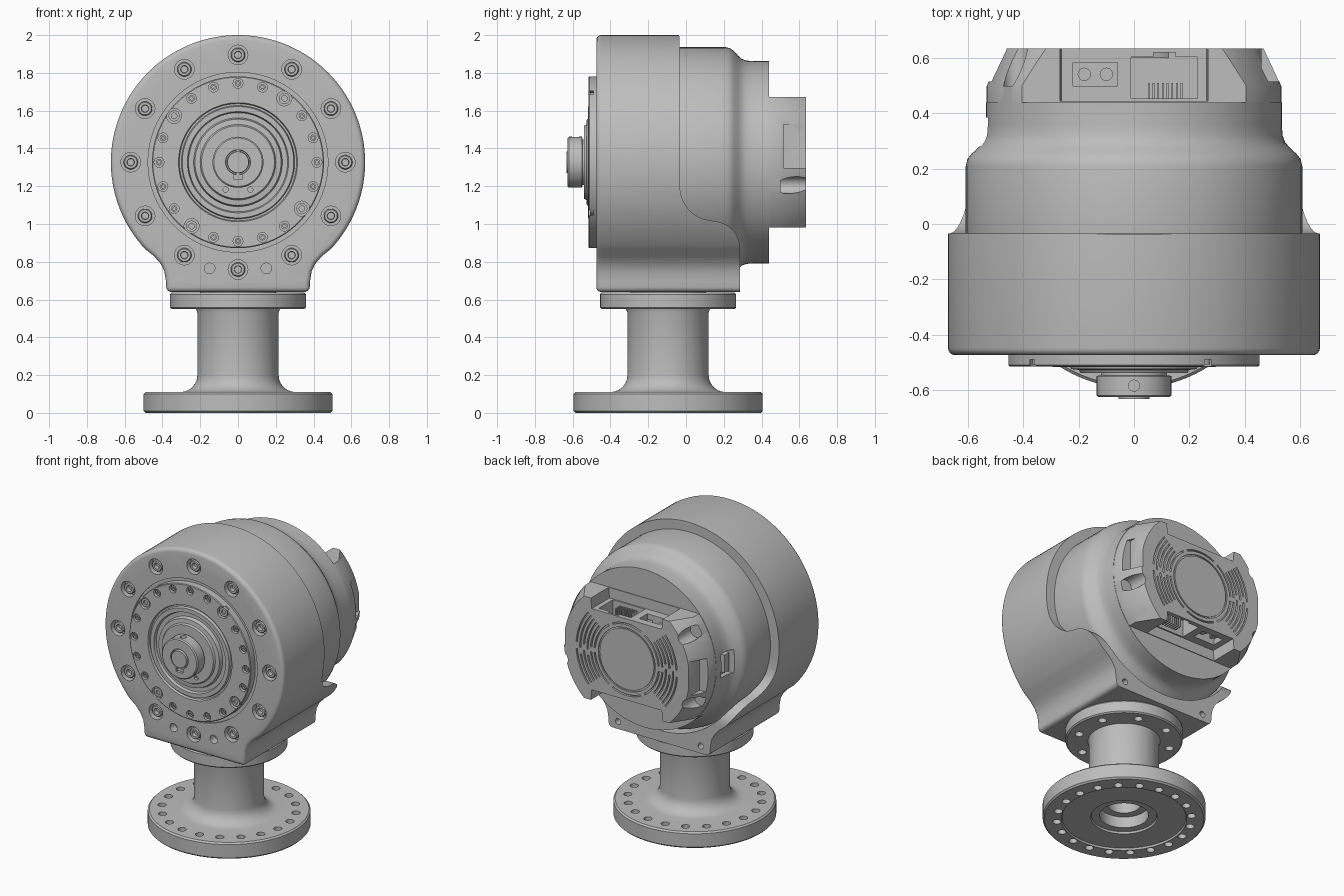
import bpy, bmesh
from math import sin, cos, pi, radians
from mathutils import Vector

old = bpy.data.objects.get("Cube")
if old:
    bpy.data.objects.remove(old, do_unlink=True)

AXIS_Z = 1.327     # height of the motor axis
POST_Y = -0.095    # pedestal centre

GREY = bpy.data.materials.new("machined grey")
GREY.use_nodes = True
GREY.diffuse_color = (0.51, 0.51, 0.51, 1)
GREY.node_tree.nodes["Principled BSDF"].inputs["Base Color"].default_value = (0.51, 0.51, 0.51, 1)
parts = []


def make(name, bm, keep=True):
    bmesh.ops.recalc_face_normals(bm, faces=bm.faces)
    me = bpy.data.meshes.new(name)
    bm.to_mesh(me)
    bm.free()
    me.materials.append(GREY)
    ob = bpy.data.objects.new(name, me)
    bpy.context.collection.objects.link(ob)
    if keep:
        parts.append(ob)
    return ob


def lathe(name, profile, axis="Y", at=(0, 0, AXIS_Z), segs=96, keep=True):
    """Closed revolve of (radius, height) points."""
    pts = [(0, profile[0][1])] + list(profile) + [(0, profile[-1][1])]
    d = Vector((0, 1, 0)) if axis == "Y" else Vector((0, 0, 1))
    bm = bmesh.new()
    vs = [bm.verts.new(Vector((1, 0, 0)) * r + d * h) for r, h in pts]
    es = [bm.edges.new(p) for p in zip(vs, vs[1:])]
    bmesh.ops.spin(bm, geom=vs + es, axis=d, cent=(0, 0, 0), angle=2 * pi, steps=segs, use_merge=True)
    bmesh.ops.remove_doubles(bm, verts=bm.verts, dist=1e-5)
    bmesh.ops.translate(bm, verts=bm.verts, vec=at)
    return make(name, bm, keep)


def drill(r, a, b, axis="Y", at=(0, 0, 0), segs=20):
    return lathe("cutter", [(r, a), (r, b)], axis, at, segs, False)


def prism(name, outline, a, b, axis="Y", keep=True):
    bm = bmesh.new()
    put = (lambda u, v: (u, a, v)) if axis == "Y" else (lambda u, v: (a, u, v))
    f = bm.faces.new([bm.verts.new(put(u, v)) for u, v in outline])
    ext = bmesh.ops.extrude_face_region(bm, geom=[f])["geom"]
    step = (0, b - a, 0) if axis == "Y" else (b - a, 0, 0)
    bmesh.ops.translate(bm, verts=[e for e in ext if isinstance(e, bmesh.types.BMVert)], vec=step)
    return make(name, bm, keep)


def box(name, x0, x1, y0, y1, z0, z1, keep=False):
    return prism(name, [(x0, z0), (x1, z0), (x1, z1), (x0, z1)], y0, y1, keep=keep)


def bake(ob):
    dg = bpy.context.evaluated_depsgraph_get()
    dg.update()
    me = bpy.data.meshes.new_from_object(ob.evaluated_get(dg))
    ob.modifiers.clear()
    ob.data = me


def cut(ob, cutters, op="DIFFERENCE"):
    bm = bmesh.new()
    for c in cutters:
        bm.from_mesh(c.data)
        bpy.data.objects.remove(c, do_unlink=True)
    tool = make("cutter", bm, False)
    tool.hide_render = True
    mod = ob.modifiers.new("cut", "BOOLEAN")
    mod.operation, mod.solver, mod.object = op, "EXACT", tool
    bake(ob)
    bpy.data.objects.remove(tool, do_unlink=True)


def ring(n, r, start=0):
    """Points evenly spaced round a circle."""
    return [(r * cos(radians(start) + 2 * pi * i / n), r * sin(radians(start) + 2 * pi * i / n)) for i in range(n)]


# Housing: round head with a flared foot, rounded rim, trimmed by a side profile
R = 0.673
half = [(R * sin(t), AXIS_Z + R * cos(t)) for t in [i * radians(133) / 52 for i in range(53)]]
half += [(0.445, 0.83), (0.41, 0.79), (0.39, 0.75), (0.382, 0.70), (0.378, 0.64)]
outline = half + [(-x, z) for x, z in reversed(half[1:])]
housing = prism("housing", outline, -0.475, 0.5)
bev = housing.modifiers.new("round", "BEVEL")
bev.width, bev.segments, bev.limit_method, bev.angle_limit = 0.026, 4, "ANGLE", radians(50)
bev.use_clamp_overlap = False
bake(housing)
sweep = [(-0.045, 2.2), (-0.035, 1.98), (-0.035, 1.24)]
sweep += [(0.14 - 0.172 * cos(t), 1.2 - 0.18 * sin(t)) for t in [radians(a) for a in range(0, 81, 8)]]
sweep += [(0.14 + 0.145 * sin(t), 0.875 + 0.14 * cos(t)) for t in [radians(a) for a in range(8, 91, 8)]]
side = [(-0.6, 0.5), (-0.6, 2.2)] + sweep + [(0.285, 0.86), (0.285, 0.5)]
cut(housing, [prism("cutter", side, -1, 1, "X", False)], "INTERSECT")
cut(housing, [drill(0.613, -0.03, 0.5, at=(0, 0, AXIS_Z), segs=96)])
holes = [drill(0.052, -0.6, -0.43, at=(x, 0, AXIS_Z + z)) for x, z in ring(12, 0.568)]
holes += [drill(0.028, -0.6, -0.42, at=(s * 0.15, 0, 0.765)) for s in (-1, 1)]
holes += [drill(0.02, 0.2, 0.4, at=(s * 0.31, 0, 0.69)) for s in (-1, 1)]
cut(housing, holes)
cut(housing, [lathe("cutter", [(0.476, -0.6), (0.476, -0.465)], keep=False)])

# Socket screws round the head
for i, (x, z) in enumerate(ring(12, 0.568)):
    lathe(f"housing_screw_{i + 1}", [(0.038, -0.42), (0.038, -0.459), (0.033, -0.465), (0.02, -0.465), (0.018, -0.44)],
          at=(x, 0, AXIS_Z + z), segs=18)

# Output flange with its bolt circle
flange = lathe("output_flange", [
    (0.455, -0.44), (0.455, -0.511), (0.45, -0.515), (0.315, -0.515), (0.31, -0.5), (0.3, -0.5), (0.295, -0.518),
    (0.268, -0.518), (0.262, -0.5), (0.235, -0.5), (0.228, -0.525), (0.2, -0.528), (0.193, -0.54), (0.1, -0.54)])
bolts = ring(20, 0.418)
big = [3, 8, 13, 18]
cut(flange, [drill(0.04 if i in big else 0.026, -0.6, -0.49, at=(x, 0, AXIS_Z + z), segs=16)
             for i, (x, z) in enumerate(bolts)])
cut(flange, [drill(0.014, -0.6, -0.52, at=(s * 0.065, 0, AXIS_Z - 0.145), segs=12) for s in (-1, 1)])
for i, (x, z) in enumerate(bolts):
    r = 0.03 if i in big else 0.017
    lathe(f"flange_bolt_{i + 1}", [(r, -0.48), (r, -0.508), (r * 0.5, -0.508), (r * 0.5, -0.497)],
          at=(x, 0, AXIS_Z + z), segs=12)

# Output shaft
shaft = lathe("output_shaft", [(0.12, -0.5), (0.12, -0.548), (0.135, -0.55), (0.135, -0.62), (0.128, -0.627),
                               (0.066, -0.627), (0.064, -0.61), (0.058, -0.61), (0.056, -0.633)], segs=64)
cut(shaft, [box("cutter", -0.025, 0.025, -0.7, -0.61, AXIS_Z - 0.09, AXIS_Z - 0.065)])
cut(shaft, [drill(0.02, 0.11, 0.2, "Z", (0, -0.585, AXIS_Z))])

# Motor body
motor = lathe("motor_body", [
    (0.6, -0.1), (0.609, -0.03), (0.609, 0.21), (0.603, 0.235), (0.588, 0.254), (0.564, 0.276),
    (0.547, 0.296), (0.538, 0.32), (0.535, 0.36), (0.535, 0.44)])
cut(motor, [box("cutter", -0.7, -0.5, 0.28, 0.385, AXIS_Z - 0.08, AXIS_Z + 0.08)])
box("side_port", -0.53, -0.48, 0.295, 0.345, AXIS_Z - 0.06, AXIS_Z + 0.06, True)

# Rear cap: tapered drum with flats top and bottom
cap = lathe("rear_cap", [(0.533, 0.41), (0.533, 0.5), (0.47, 0.635)])
cut(cap, [box("cutter", -1, 1, 0.3, 0.8, AXIS_Z - 0.345, AXIS_Z + 0.345)], "INTERSECT")
cut(cap, [prism("cutter", [(-0.262, AXIS_Z + s * 0.275), (0.262, AXIS_Z + s * 0.275),
                           (0.274, AXIS_Z + s * 0.4), (-0.274, AXIS_Z + s * 0.4)], 0.445, 0.8, keep=False)
          for s in (-1, 1)])
# Screw channels and grip facets on the drum
cut(cap, [drill(0.045, 0.5, 0.8, at=(0.5 * cos(radians(a)), 0, AXIS_Z + 0.5 * sin(radians(a))))
          for a in (-14, 149, 203)])
cut(cap, [box("cutter", 0.462, 1, 0.515, 0.8, AXIS_Z - 0.03, AXIS_Z + 0.2),
          box("cutter", -1, -0.462, 0.515, 0.8, AXIS_Z - 0.13, AXIS_Z + 0.1)])

# Connector sockets in both flats
sockets, latches = [], []
for s in (-1, 1):
    z0, z1 = sorted((AXIS_Z + s * 0.16, AXIS_Z + s * 0.4))
    sockets += [box("cutter", -0.01, 0.23, 0.455, 0.605, z0, z1), box("cutter", -0.22, -0.06, 0.5, 0.585, z0, z1)]
    latches.append(box("cutter", 0.07, 0.15, 0.59, 0.62, z0, z1))
cut(cap, sockets)
cut(cap, latches)
for s, end in ((-1, "lower"), (1, "upper")):
    z0, z1 = sorted((AXIS_Z + s * 0.15, AXIS_Z + s * 0.25))
    for k, x in enumerate((-0.18, -0.1)):
        lathe(f"{end}_power_pin_{k + 1}", [(0.024, z0), (0.024, z1)], "Z", (x, 0.542, 0), 16)
    for k in range(8):
        x = 0.05 + 0.017 * k
        box(f"{end}_data_contact_{k + 1}", x, x + 0.007, 0.45, 0.51, z0, z1, True)

# Rear vent: round badge groove and arc slots
cut(cap, [drill(0.213, 0.627, 0.7, at=(0, 0, AXIS_Z), segs=64)])
lathe("rear_disc", [(0.203, 0.6), (0.203, 0.634)], segs=64)


def arc(r, a, b, w=0.01):
    ts = [radians(a + (b - a) * i / 8) for i in range(9)]
    pts = [(r * cos(t), AXIS_Z + r * sin(t)) for t in ts]
    pts += [((r + w) * cos(t), AXIS_Z + (r + w) * sin(t)) for t in reversed(ts)]
    return prism("cutter", pts, 0.62, 0.7, keep=False)


slots = [arc(0.235, 60 * i + 4, 60 * i + 56) for i in range(6)]
for k, r in enumerate((0.262, 0.289, 0.316, 0.343, 0.37)):
    for turn in (0, 180):
        shift = 5 * (k % 2)
        slots += [arc(r, turn - 40, turn - 4 - shift), arc(r, turn + 3 - shift, turn + 40)]
cut(cap, slots)

# Pedestal: base plate, filleted post and top flange
fillet = [(0.305 - 0.09 * sin(t), 0.2 - 0.09 * cos(t)) for t in [radians(15 * i) for i in range(7)]]
pedestal = lathe("pedestal", [
    (0.1, 0.3), (0.1, 0.1), (0.15, 0.1), (0.15, 0.025), (0.2, 0.025), (0.205, 0.012), (0.38, 0.012), (0.385, 0),
    (0.49, 0), (0.5, 0.01), (0.5, 0.1), (0.49, 0.11)] + fillet + [
    (0.215, 0.53), (0.222, 0.55), (0.352, 0.55), (0.36, 0.558), (0.36, 0.627), (0.352, 0.637), (0.2, 0.637),
    (0.2, 0.65)], "Z", (0, POST_Y, 0))
cut(pedestal, [drill(0.026, -0.1, 0.2, "Z", (x, POST_Y + y, 0), 16) for x, y in ring(20, 0.415, 9)])
cut(pedestal, [drill(0.026, 0.5, 0.62, "Z", (x, POST_Y + y, 0), 16) for x, y in ring(8, 0.29, 22.5)])

# Smooth shading with crisp edges
for ob in parts:
    bpy.ops.object.select_all(action="DESELECT")
    ob.select_set(True)
    bpy.context.view_layer.objects.active = ob
    bpy.ops.object.shade_smooth_by_angle(angle=radians(30))
